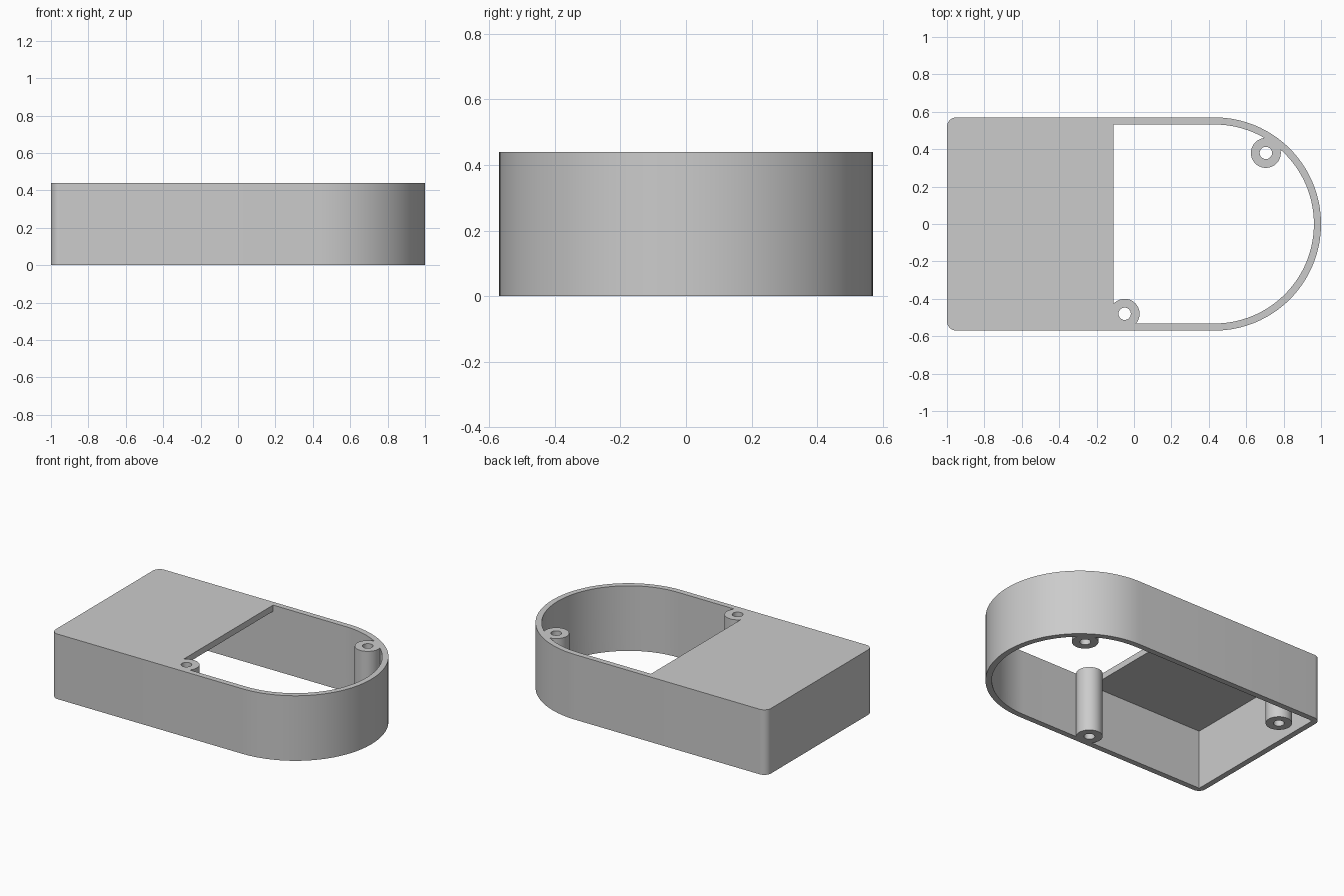
import bpy
import bmesh
from math import cos, sin, pi, radians

if "Cube" in bpy.data.objects:
    bpy.data.objects.remove(bpy.data.objects["Cube"], do_unlink=True)

HEIGHT, HALF_W, WALL, ROOF = 0.44, 0.57, 0.038, 0.042
ARC_X = 1 - HALF_W          # centre of the rounded end
INNER = HALF_W - WALL
OPENING_X = -0.11           # edge of the roof plate
POST_R, HOLE_R = 0.08, 0.033

grey = bpy.data.materials.new("light grey plastic")
grey.use_nodes = True
colour = (0.6, 0.6, 0.6, 1)
grey.diffuse_color = colour
grey.node_tree.nodes["Principled BSDF"].inputs["Base Color"].default_value = colour


def arc(cx, cy, r, start, end, steps):
    angles = [radians(start + (end - start) * i / steps) for i in range(steps + 1)]
    return [(cx + r * cos(a), cy + r * sin(a)) for a in angles]


def prism(name, outline, z0, z1):
    """Extrude a closed outline between two heights."""
    bm = bmesh.new()
    base = bm.faces.new([bm.verts.new((x, y, z0)) for x, y in outline])
    top = bmesh.ops.extrude_face_region(bm, geom=[base])["geom"]
    moved = [v for v in top if isinstance(v, bmesh.types.BMVert)]
    bmesh.ops.translate(bm, verts=moved, vec=(0, 0, z1 - z0))
    bmesh.ops.recalc_face_normals(bm, faces=bm.faces)
    mesh = bpy.data.meshes.new(name)
    bm.to_mesh(mesh)
    bm.free()
    mesh.materials.append(grey)
    obj = bpy.data.objects.new(name, mesh)
    bpy.context.collection.objects.link(obj)
    return obj


def rod(name, x, y, r, z0, z1):
    return prism(name, arc(x, y, r, 0, 360, 40)[:-1], z0, z1)


def combine(target, tool, operation):
    """Apply a boolean and discard the tool."""
    tool.hide_render = True
    bpy.context.view_layer.objects.active = target
    mod = target.modifiers.new("combine", 'BOOLEAN')
    mod.operation, mod.solver, mod.object = operation, 'EXACT', tool
    bpy.ops.object.modifier_apply(modifier=mod.name)
    bpy.data.objects.remove(tool, do_unlink=True)


def rounded_end(r):
    return arc(ARC_X, 0, r, -90, 90, 64)


# Outer shell with one rounded end and two small corner radii
c = 0.05
outline = rounded_end(HALF_W)
outline += arc(-1 + c, HALF_W - c, c, 90, 180, 8)
outline += arc(-1 + c, c - HALF_W, c, 180, 270, 8)
housing = prism("housing", outline, 0, HEIGHT)

# Hollow underside, then the opening through the roof
for name, left, top in (("cavity", -1 + WALL, HEIGHT - ROOF),
                        ("opening", OPENING_X, HEIGHT + 0.1)):
    shape = rounded_end(INNER) + [(left, INNER), (left, -INNER)]
    combine(housing, prism(name, shape, -0.1, top), 'DIFFERENCE')

# Screw posts: two open through the top, one blind under the roof
posts = ((-0.05, -0.48, True), (0.705, 0.38, True), (-0.826, 0.38, False))
for x, y, through in posts:
    post_top = HEIGHT if through else HEIGHT - ROOF / 2
    hole_top = HEIGHT + 0.1 if through else HEIGHT - ROOF
    combine(housing, rod("post", x, y, POST_R, 0, post_top), 'UNION')
    combine(housing, rod("hole", x, y, HOLE_R, -0.1, hole_top), 'DIFFERENCE')

# Smooth curved walls, crisp edges
bpy.ops.object.select_all(action='DESELECT')
housing.select_set(True)
bpy.context.view_layer.objects.active = housing
bpy.ops.object.shade_smooth_by_angle(angle=radians(30))
